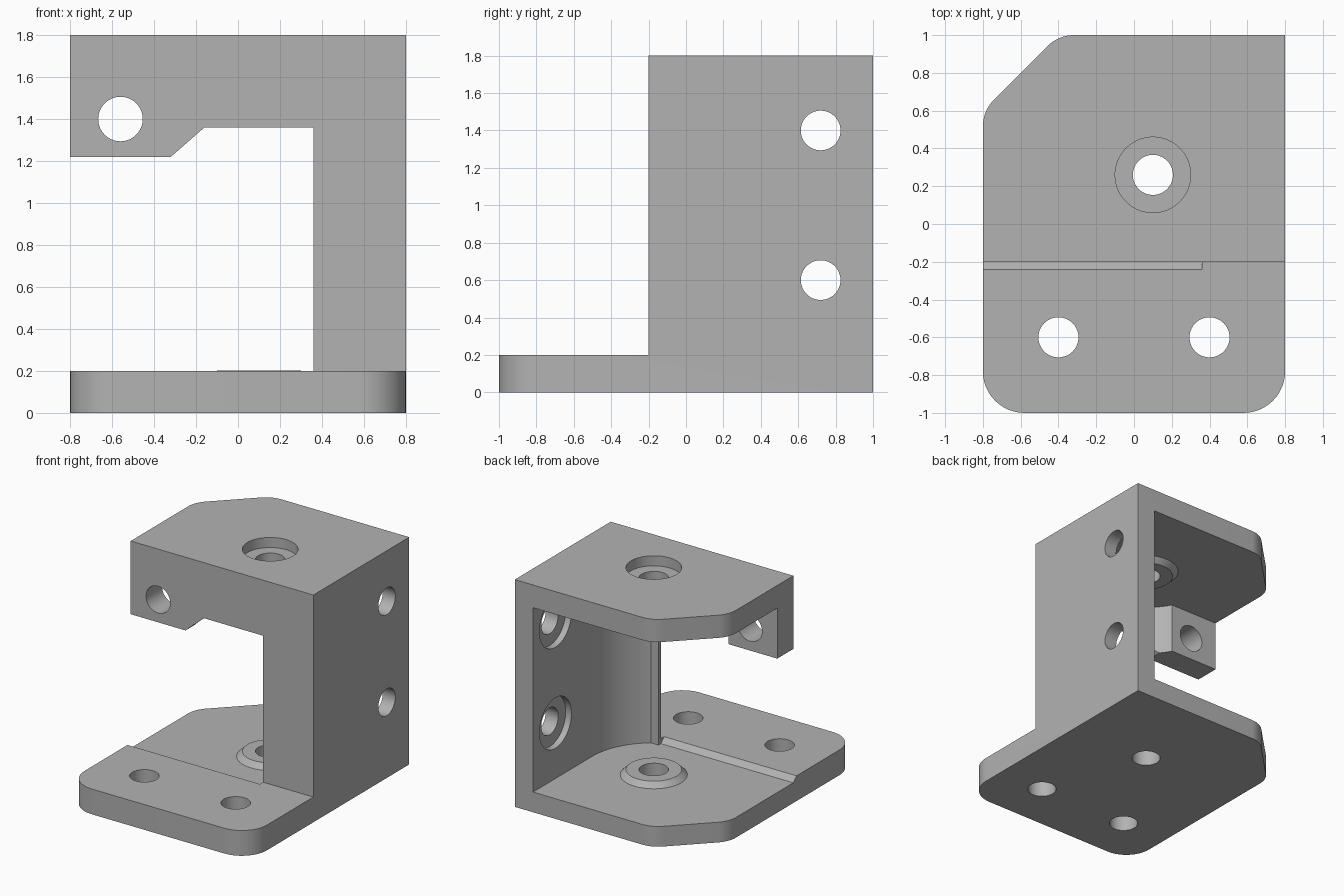
import bpy, bmesh
from math import sin, cos, pi, asin, tan
from mathutils import Vector, Matrix

if "Cube" in bpy.data.objects:
    bpy.data.objects.remove(bpy.data.objects["Cube"])

grey = bpy.data.materials.new("plain grey")
grey.use_nodes = True
COLOUR = (0.45, 0.45, 0.45, 1)
grey.diffuse_color = COLOUR
grey.node_tree.nodes["Principled BSDF"].inputs["Base Color"].default_value = COLOUR


def finish(bm, name):
    bmesh.ops.recalc_face_normals(bm, faces=bm.faces)
    mesh = bpy.data.meshes.new(name)
    bm.to_mesh(mesh)
    bm.free()
    mesh.materials.append(grey)
    obj = bpy.data.objects.new(name, mesh)
    bpy.context.collection.objects.link(obj)
    return obj


def prism(name, points, axis, lo, hi):
    """Extrude a 2D profile along an axis; points use the other two axes in order."""
    bm = bmesh.new()
    verts = []
    for p in points:
        co = list(p)
        co.insert(axis, lo)
        verts.append(bm.verts.new(co))
    face = bm.faces.new(verts)
    new = bmesh.ops.extrude_face_region(bm, geom=[face])["geom"]
    shift = Vector((0, 0, 0))
    shift[axis] = hi - lo
    bmesh.ops.translate(bm, vec=shift, verts=[g for g in new if isinstance(g, bmesh.types.BMVert)])
    return finish(bm, name)


def cone(name, centre, r1, r2, depth, axis=2):
    bm = bmesh.new()
    turn = (Matrix.Rotation(pi / 2, 4, "Y"), Matrix.Rotation(pi / 2, 4, "X"), Matrix())[axis]
    bmesh.ops.create_cone(bm, cap_ends=True, segments=64, radius1=r1, radius2=r2,
                          depth=depth, matrix=Matrix.Translation(centre) @ turn)
    return finish(bm, name)


def boolean(target, tool, operation):
    mod = target.modifiers.new("shape", "BOOLEAN")
    mod.operation, mod.object, mod.solver = operation, tool, "EXACT"
    bpy.context.view_layer.objects.active = target
    bpy.ops.object.modifier_apply(modifier=mod.name)
    bpy.data.objects.remove(tool)


def rounded(corners, steps=12):
    """Polygon with corners (x, y, radius) replaced by arcs."""
    out = []
    for i, (x, y, r) in enumerate(corners):
        p = Vector((x, y))
        if r == 0:
            out.append(p)
            continue
        a = (Vector(corners[i - 1][:2]) - p).normalized()
        b = (Vector(corners[(i + 1) % len(corners)][:2]) - p).normalized()
        half = a.angle(b) / 2
        centre = p + (a + b).normalized() * (r / sin(half))
        start, end = p + a * (r / tan(half)) - centre, p + b * (r / tan(half)) - centre
        sweep = pi - 2 * half
        for k in range(steps + 1):
            t = sweep * k / steps
            out.append(centre + (start * sin(sweep - t) + end * sin(t)) / sin(sweep))
    return out


# Solid block in the plan outline, lowered at the front to a mounting plate
outline = rounded([(-.8, -1, .22), (.8, -1, .22), (.8, 1, 0), (-.4, 1, .2), (-.8, .6, .2)])
bracket = prism("bracket", outline, 2, 0, 1.8)
cuts = [prism("front_cut", [(-2, .2), (-.2, .2), (-.2, 3), (-2, 3)], 0, -2, 2)]

# Inner pocket: straight side wall, round clearance, thin front skin
CX, CY, R = .1, .26, .54
FLOOR, CEILING, SKIN = .16, 1.62, -.17


def arc(a, b, n=32):
    return [(CX + R * cos(a + (b - a) * k / n), CY + R * sin(a + (b - a) * k / n))
            for k in range(n + 1)]


skin_angle = asin((SKIN - CY) / R)
pocket = [(CX + R, 1.5)] + arc(0, skin_angle) + arc(-pi - skin_angle, -pi - asin(-CY / R))
pocket += [(-1, 0), (-1, 1.5)]
cuts.append(prism("pocket", pocket, 2, FLOOR, CEILING))

# Window in the front wall, and floor with its sloping step
cuts.append(prism("window", [(-1, .19), (.36, .19), (.36, 1.36), (-.16, 1.36),
                             (-.32, 1.22), (-1, 1.22)], 1, -.2, .1))
cuts.append(prism("floor_step", [(-.24, .2), (-.2, FLOOR), (.1, FLOOR), (.1, .3), (-.34, .3)],
                  0, -1, .36))
for cut in cuts:
    boolean(bracket, cut, "DIFFERENCE")

# Conical bosses on the floor and under the ceiling (slightly sunk into the plates)
for z, side in ((FLOOR, 1), (CEILING, -1)):
    wide, narrow = .25, .2
    radii = (wide, narrow) if side > 0 else (narrow, wide)
    boss = cone("boss", (CX, CY, z + side * .016), *radii, .05)
    boolean(bracket, boss, "UNION")

# Bores and counterbores
HOLE, BORE = .106, .2
holes = [cone("axle_hole", (CX, CY, 1), HOLE, HOLE, 4),
         cone("axle_counterbore", (CX, CY, 1.82), BORE, BORE, .2),
         cone("flange_hole", (-.56, -.1, 1.4), HOLE, HOLE, .6, 1)]
for x in (-.4, .4):
    holes.append(cone("plate_hole", (x, -.6, .1), HOLE, HOLE, .6))
for z in (.6, 1.4):
    holes.append(cone("wall_hole", (.75, .72, z), HOLE, HOLE, .6, 0))
    holes.append(cone("wall_counterbore", (.59, .72, z), BORE, BORE, .2, 0))
for hole in holes:
    boolean(bracket, hole, "DIFFERENCE")

# Smooth the round surfaces, keep edges sharp
bpy.ops.object.select_all(action="DESELECT")
bracket.select_set(True)
bpy.context.view_layer.objects.active = bracket
bpy.ops.object.shade_smooth_by_angle(angle=pi / 7)
